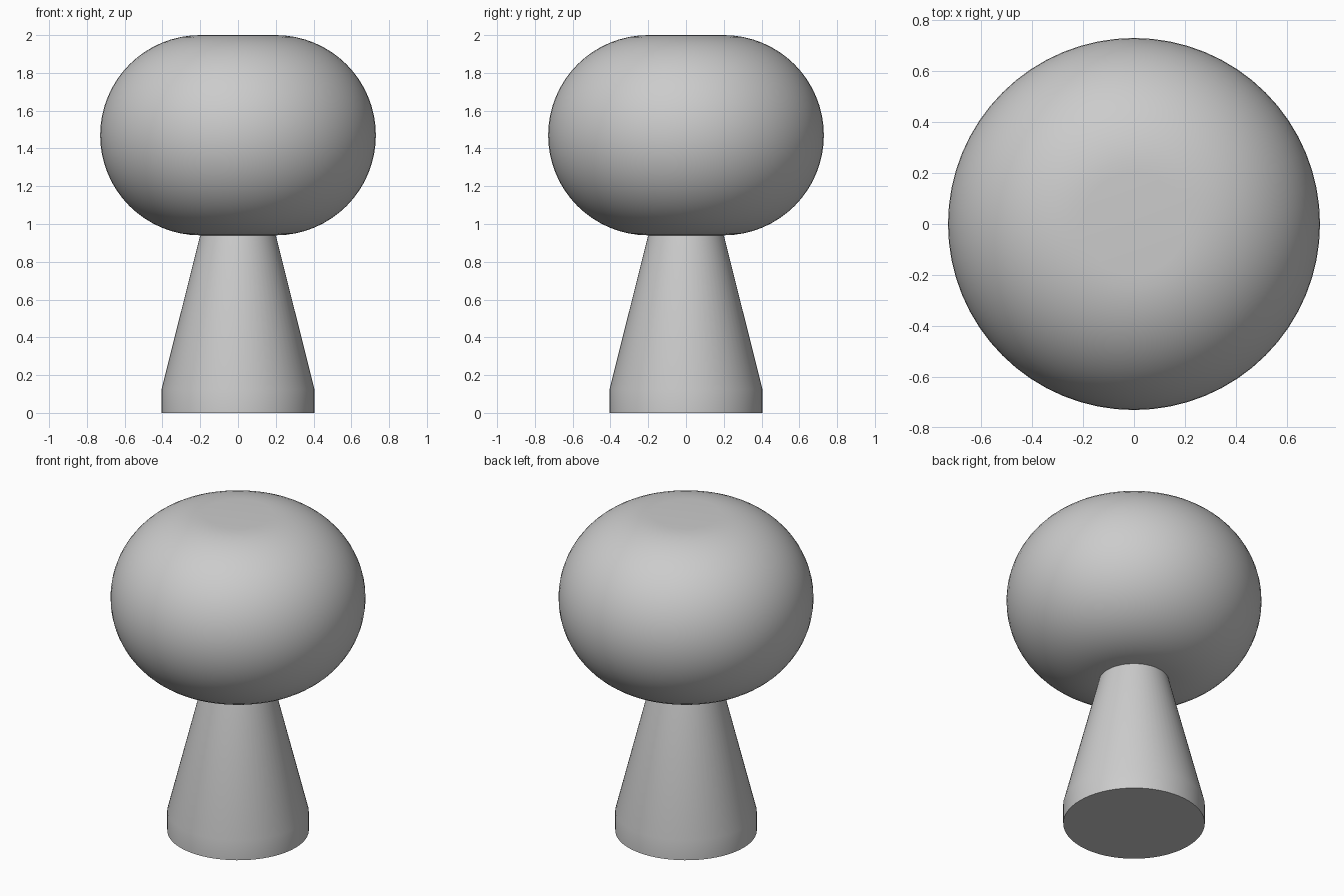
import bpy
import bmesh
import math

cube = bpy.data.objects.get("Cube")
if cube:
    bpy.data.objects.remove(cube, do_unlink=True)

SEGMENTS = 64
NECK_R = 0.2       # neck radius and flat top radius
ROUND_R = 0.53     # radius of the rounded shade edge
SHADE_Z = 1.47
FOOT_R = 0.405

grey = bpy.data.materials.new("light_grey")
grey.use_nodes = True
colour = (0.6, 0.6, 0.6, 1)
grey.diffuse_color = colour
grey.node_tree.nodes["Principled BSDF"].inputs["Base Color"].default_value = colour


def lathe(name, profile):
    """Turn an (r, z) profile, listed bottom to top, around the z axis."""
    bm = bmesh.new()
    verts = [bm.verts.new((r, 0, z)) for r, z in profile]
    edges = [bm.edges.new(pair) for pair in zip(verts, verts[1:])]
    bmesh.ops.spin(bm, geom=verts + edges, cent=(0, 0, 0), axis=(0, 0, 1),
                   angle=math.tau, steps=SEGMENTS, use_duplicate=False)
    bmesh.ops.remove_doubles(bm, verts=bm.verts, dist=0.0001)
    # Close the flat top and bottom
    bmesh.ops.holes_fill(bm, edges=[e for e in bm.edges if e.is_boundary], sides=0)
    bmesh.ops.recalc_face_normals(bm, faces=bm.faces)
    mesh = bpy.data.meshes.new(name)
    bm.to_mesh(mesh)
    bm.free()
    mesh.materials.append(grey)
    obj = bpy.data.objects.new(name, mesh)
    bpy.context.collection.objects.link(obj)
    bpy.ops.object.select_all(action='DESELECT')
    obj.select_set(True)
    bpy.context.view_layer.objects.active = obj
    bpy.ops.object.shade_smooth_by_angle(angle=math.radians(30))
    return obj


# Tapered stand with a short straight foot
lathe("stand", [(FOOT_R, 0), (FOOT_R, 0.125), (NECK_R, SHADE_Z - ROUND_R)])

# Rounded shade: a half circle swept around, flat on top and underneath
STEPS = 32
arc = [math.pi * (i / STEPS - 0.5) for i in range(STEPS + 1)]
lathe("shade", [(NECK_R + ROUND_R * math.cos(a), SHADE_Z + ROUND_R * math.sin(a))
                for a in arc])
